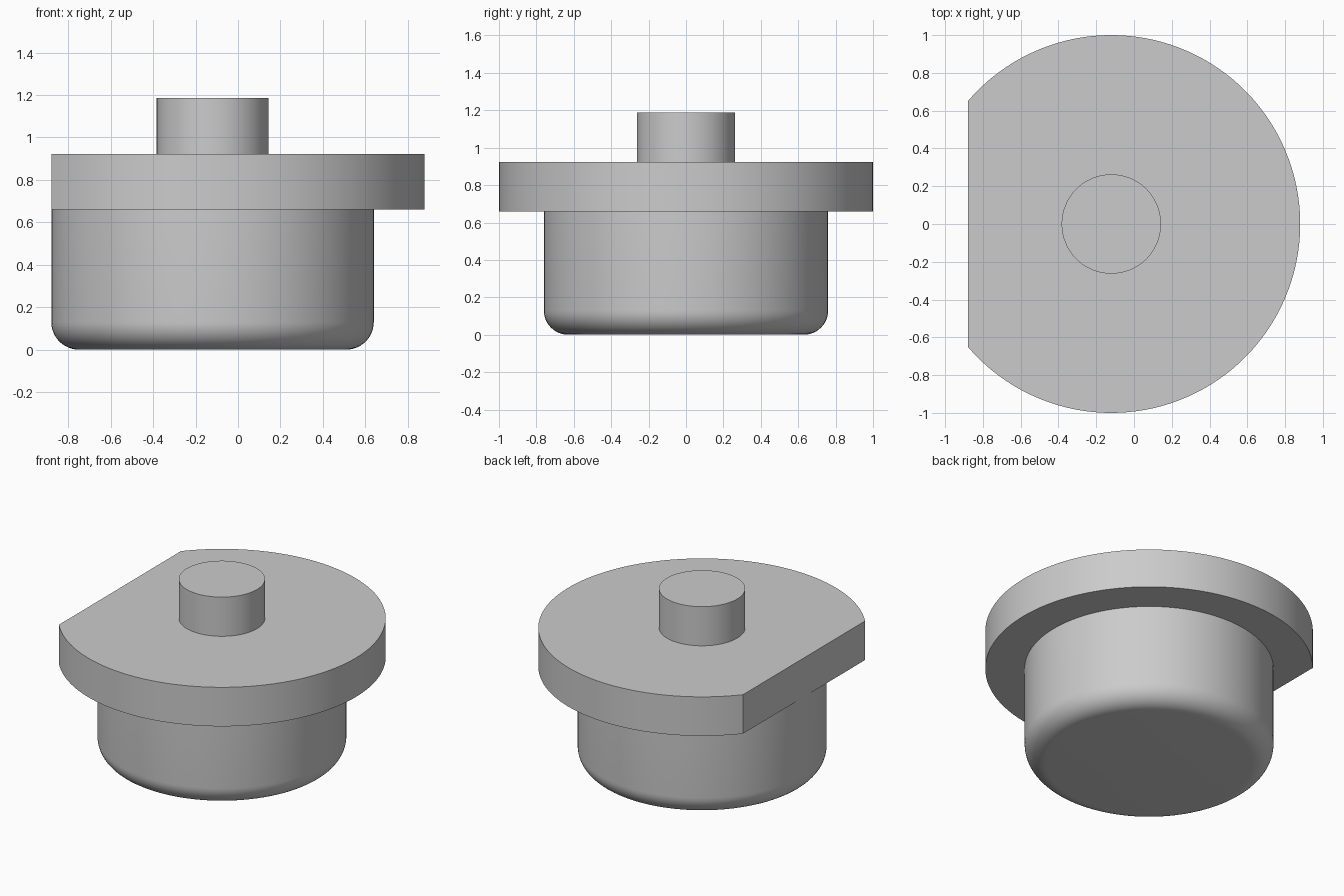
import bpy, bmesh, math

AXIS_X = -0.12      # shared axis of all round parts
FLAT = 0.76         # distance from axis to the flat, equal to body radius
SEGMENTS = 128

cube = bpy.data.objects.get("Cube")
if cube:
    bpy.data.objects.remove(cube, do_unlink=True)

grey = bpy.data.materials.new("light_grey")
grey.use_nodes = True
colour = (0.6, 0.6, 0.6, 1)
grey.diffuse_color = colour
for node in grey.node_tree.nodes:
    if node.type == "BSDF_PRINCIPLED":
        node.inputs["Base Color"].default_value = colour


def finish(name, bm):
    bmesh.ops.recalc_face_normals(bm, faces=bm.faces)
    mesh = bpy.data.meshes.new(name)
    bm.to_mesh(mesh)
    bm.free()
    mesh.materials.append(grey)
    obj = bpy.data.objects.new(name, mesh)
    obj.location.x = AXIS_X
    bpy.context.collection.objects.link(obj)
    bpy.ops.object.select_all(action="DESELECT")
    obj.select_set(True)
    bpy.context.view_layer.objects.active = obj
    bpy.ops.object.shade_smooth_by_angle(angle=math.radians(30))


def lathe(name, profile):
    """Revolve (radius, z) points and cap both ends."""
    bm = bmesh.new()
    rings = []
    for r, z in profile:
        angles = (math.tau * i / SEGMENTS for i in range(SEGMENTS))
        rings.append([bm.verts.new((r * math.cos(a), r * math.sin(a), z)) for a in angles])
    for low, high in zip(rings, rings[1:]):
        for i in range(SEGMENTS):
            j = (i + 1) % SEGMENTS
            bm.faces.new((low[i], low[j], high[j], high[i]))
    bm.faces.new(rings[0])
    bm.faces.new(rings[-1])
    finish(name, bm)


# Cup-shaped body with a rounded bottom edge
fillet, steps = 0.13, 12
profile = []
for i in range(steps + 1):
    a = math.pi / 2 * i / steps
    profile.append((FLAT - fillet + fillet * math.sin(a), fillet - fillet * math.cos(a)))
profile.append((FLAT, 0.66))
lathe("body", profile)

# Round flange cut by a flat on the right side
bm = bmesh.new()
limit = math.acos(-FLAT)
arc = [limit * (2 * i / SEGMENTS - 1) for i in range(SEGMENTS + 1)]
base = bm.faces.new([bm.verts.new((math.cos(a), math.sin(a), 0.66)) for a in arc])
top = bmesh.ops.extrude_face_region(bm, geom=[base], use_keep_orig=True)["geom"]
top_verts = [v for v in top if isinstance(v, bmesh.types.BMVert)]
bmesh.ops.translate(bm, verts=top_verts, vec=(0, 0, 0.263))
finish("flange", bm)

# Central pin
lathe("pin", [(0.263, 0.923), (0.263, 1.187)])
